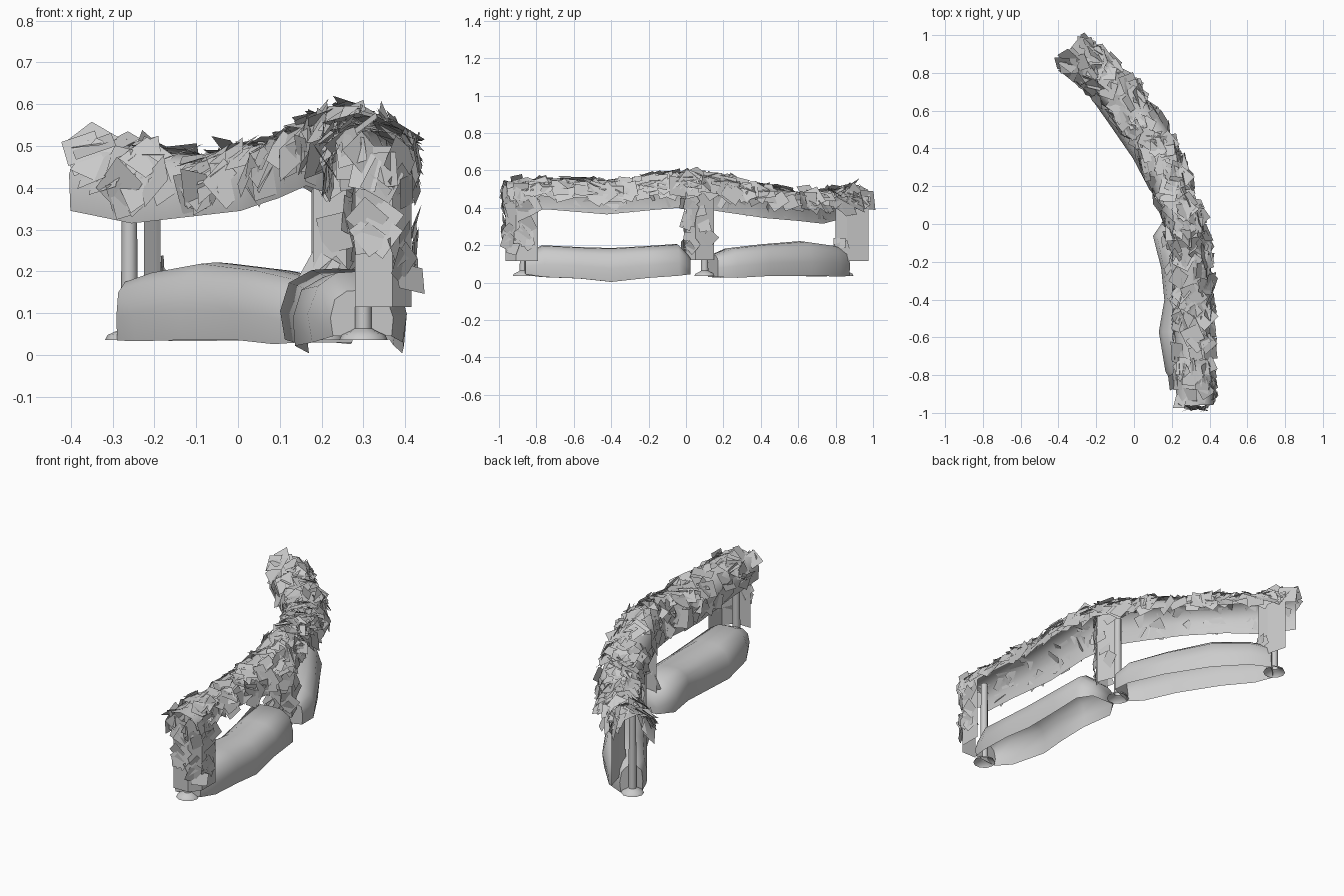
import bpy, bmesh, math, random
from mathutils import Vector, Matrix

if "Cube" in bpy.data.objects:
    bpy.data.objects.remove(bpy.data.objects["Cube"])

random.seed(11)


def make(name, verts, faces, smooth=None):
    me = bpy.data.meshes.new(name)
    me.from_pydata([tuple(v) for v in verts], [], faces)
    ob = bpy.data.objects.new(name, me)
    bpy.context.collection.objects.link(ob)
    if smooth:
        bm = bmesh.new()
        bm.from_mesh(me)
        bmesh.ops.recalc_face_normals(bm, faces=bm.faces)
        bm.to_mesh(me)
        bm.free()
        bpy.ops.object.select_all(action='DESELECT')
        ob.select_set(True)
        bpy.context.view_layer.objects.active = ob
        bpy.ops.object.shade_smooth_by_angle(angle=math.radians(smooth))
    return ob


def strip(rows, closed=False):
    """Quads joining successive rows of equal length."""
    n = len(rows[0])
    m = n if closed else n - 1
    faces = [(i * n + j, i * n + (j + 1) % n, (i + 1) * n + (j + 1) % n, (i + 1) * n + j)
             for i in range(len(rows) - 1) for j in range(m)]
    return [v for r in rows for v in r], faces


# Canopy path: x, y, top z, skirt bottom z
PATH = [(.32, -.96, .54, .40), (.315, -.72, .545, .39), (.31, -.42, .54, .365),
        (.295, -.15, .565, .39), (.25, .05, .585, .405), (.18, .25, .55, .375),
        (.085, .47, .50, .345), (-.055, .66, .475, .33), (-.195, .80, .485, .315),
        (-.345, .92, .52, .345)]
# Cross-section: sideways offset, height fraction (the outer skirt is shorter)
SECTION = [(-.09, 0), (-.095, .5), (-.065, .88), (0, 1), (.065, .88), (.09, .68), (.1, .46)]


def lerp_list(lst, f):
    f = max(0, min(f, .9999)) * (len(lst) - 1)
    i = int(f)
    return Vector(lst[i]).lerp(Vector(lst[i + 1]), f - i)


def canopy_point(s, t):
    p = lerp_list(PATH, s)
    a, b = lerp_list(PATH, s - .06), lerp_list(PATH, s + .06)
    d = Vector((b[0] - a[0], b[1] - a[1], 0)).normalized()
    side = Vector((d.y, -d.x, 0))
    o, h = lerp_list(SECTION, t)
    return Vector((p[0], p[1], p[3] + (p[2] - p[3]) * h)) + side * o


# Draped net shell
rows = [[canopy_point(i / 27, j / 6) for j in range(7)] for i in range(28)]
make("canopy_net", *strip(rows), smooth=50)

# Loose square patches lying on the net
leaf_v, leaf_f = [], []


def add_leaf(p, n, size, tilt=.2):
    n = (n + Vector([random.gauss(0, tilt) for _ in range(3)])).normalized()
    rot = n.to_track_quat('Z', 'Y').to_matrix() @ Matrix.Rotation(random.uniform(0, 6.28), 3, 'Z')
    k = len(leaf_v)
    w, h = size * random.uniform(.75, 1.15), size * random.uniform(.75, 1.15)
    for x, y in ((-w, -h), (w, -h), (w, h), (-w, h)):
        leaf_v.append(p + rot @ Vector((x, y, 0)))
    leaf_f.append((k, k + 1, k + 2, k + 3))


for i in range(320):
    s, t = random.uniform(.01, .995), random.uniform(.09, .95)
    p = canopy_point(s, t)
    du = canopy_point(min(s + .02, 1), t) - canopy_point(max(s - .02, 0), t)
    dv = canopy_point(s, t + .05) - canopy_point(s, t - .05)
    n = dv.cross(du).normalized()
    if n.dot(p - (canopy_point(s, .5) - Vector((0, 0, .12)))) < 0:
        n = -n
    add_leaf(p + n * random.uniform(0, .014), n, random.uniform(.037, .052))


# Hanging flaps: plan outline, bottom z, top z, patch count
def flap(name, plan, z0, z1, leaves, tilt=.2):
    rows = [[Vector((x, y, z)) for x, y in plan] for z in (z0, (z0 + z1) / 2, z1)]
    make(name, *strip(rows))
    for _ in range(leaves):
        i = random.randrange(len(plan) - 1)
        a, b = Vector((*plan[i], 0)), Vector((*plan[i + 1], 0))
        p = a.lerp(b, random.uniform(.15, .85))
        n = Vector((b.y - a.y, a.x - b.x, 0)).normalized()
        p += n * .008
        p.z = random.uniform(z0 + .06, z1)
        add_leaf(p, n, random.uniform(.03, .043), tilt)


flap("front_flap", [(.28, -.965), (.37, -.965), (.415, -.91), (.415, -.79)], .115, .50, 30)
flap("middle_flap", [(.18, .0), (.26, .0), (.295, .05), (.255, .15)], .12, .52, 22)
flap("rear_flap", [(-.185, .80), (-.195, .86), (-.225, .975)], .115, .46, 3)
flap("front_end_flap", [(.235, -.94), (.29, -.965)], .42, .50, 3)
make("net_patches", leaf_v, leaf_f)


# Turned posts with flared feet, open underneath
def post(name, x, y, top):
    prof = [(.058, .036), (.052, .048), (.03, .058), (.02, .064), (.018, top), (0, top)]
    rows = [[Vector((x + r * math.cos(a * math.tau / 10), y + r * math.sin(a * math.tau / 10), z))
             for a in range(10)] for r, z in prof]
    make(name, *strip(rows, True), smooth=50)


post("front_post", .30, -.87, .51)
post("middle_post", .195, .10, .52)
post("rear_post", -.26, .84, .47)

# Sandbag half section, open underneath: sideways fraction, height fraction
DOME = [(-.95, 0), (-1, .4), (-.85, .8), (-.45, .98), (0, 1), (.45, .98), (.85, .8), (1, .4), (.95, 0)]


# Lumpy sandbags lofted along the ground: x, y, half width, bottom z, top z
def bag(name, stations):
    rows = []
    for i, (x, y, w, z0, z1) in enumerate(stations):
        a, b = stations[max(i - 1, 0)], stations[min(i + 1, len(stations) - 1)]
        d = Vector((b[0] - a[0], b[1] - a[1], 0)).normalized()
        side = Vector((d.y, -d.x, 0))
        rows.append([Vector((x, y, z0 + h * (z1 - z0))) + side * o * w * random.uniform(.95, 1.04)
                     for o, h in DOME])
    v, f = strip(rows)
    n, m = len(v), len(DOME)
    f += [tuple(range(m)), tuple(range(n - m, n))]
    make(name, v, f, smooth=60)


bag("front_sandbag", [(.295, -.865, .075, .045, .155), (.285, -.77, .115, .03, .2),
                      (.265, -.57, .135, .022, .19), (.28, -.40, .12, .004, .185),
                      (.26, -.22, .12, .025, .195), (.235, -.05, .13, .037, .207),
                      (.235, .025, .075, .045, .135)])
bag("rear_sandbag", [(.21, .145, .075, .03, .15), (.175, .23, .11, .026, .185),
                     (.085, .40, .11, .036, .205), (-.05, .61, .11, .036, .222),
                     (-.175, .76, .1, .033, .2), (-.25, .835, .06, .035, .178)])
